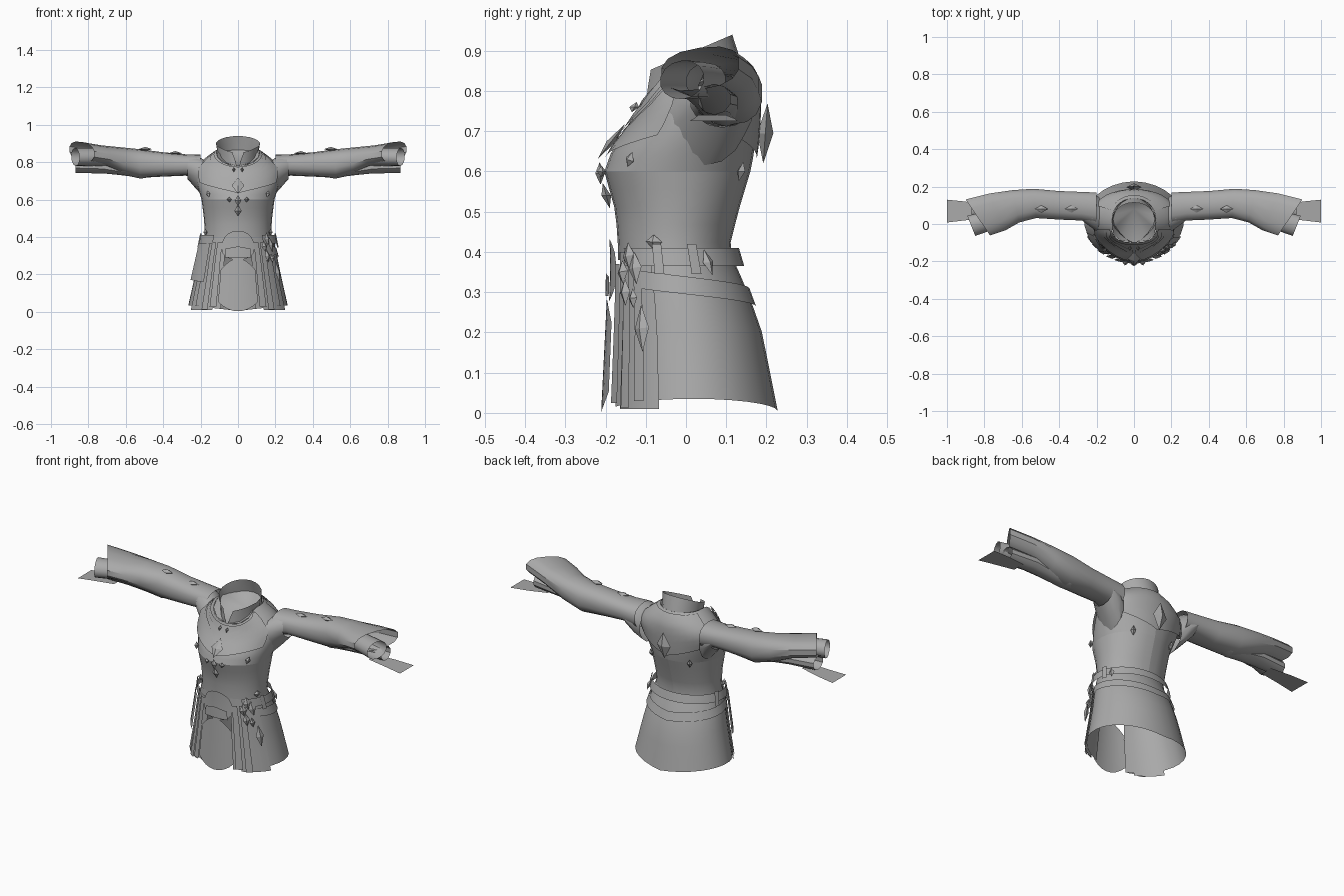
import bpy, bmesh, math
from mathutils import Vector

cube = bpy.data.objects.get("Cube")
if cube:
    bpy.data.objects.remove(cube)

cloth = bpy.data.materials.new("cloth_grey")
cloth.use_nodes = True
GREY = (0.4, 0.4, 0.4, 1)
cloth.diffuse_color = GREY
cloth.node_tree.nodes["Principled BSDF"].inputs["Base Color"].default_value = GREY

# Coat silhouette: height, half width, front y, back y
BODY = [(0, .27, -.185, .225), (.2, .225, -.175, .185), (.3, .205, -.17, .15),
        (.4, .176, -.168, .105), (.5, .182, -.175, .13), (.6, .195, -.203, .16),
        (.65, .21, -.185, .17), (.72, .23, -.13, .175), (.77, .23, -.102, .178),
        (.82, .18, -.092, .172), (.87, .11, -.085, .135)]
SIDES = (("left", 1), ("right", -1))


def make(name, verts, faces, recalc=False, angle=30):
    mesh = bpy.data.meshes.new(name)
    mesh.from_pydata([tuple(v) for v in verts], [], faces)
    if recalc:
        bm = bmesh.new()
        bm.from_mesh(mesh)
        bmesh.ops.recalc_face_normals(bm, faces=bm.faces)
        bm.to_mesh(mesh)
        bm.free()
    mesh.materials.append(cloth)
    ob = bpy.data.objects.new(name, mesh)
    bpy.context.collection.objects.link(ob)
    bpy.ops.object.select_all(action='DESELECT')
    ob.select_set(True)
    bpy.context.view_layer.objects.active = ob
    bpy.ops.object.shade_smooth_by_angle(angle=math.radians(angle))


def grid_faces(rows, cols, wrap=False):
    span = cols if wrap else cols - 1
    return [(r * cols + c, r * cols + (c + 1) % cols,
             (r + 1) * cols + (c + 1) % cols, (r + 1) * cols + c)
            for r in range(rows - 1) for c in range(span)]


def body(deg, z, off=0.0):
    """Point on the coat at an angle from the front (+90 is +x)."""
    i = 0
    while i < len(BODY) - 2 and z > BODY[i + 1][0]:
        i += 1
    lo, hi = BODY[i], BODY[i + 1]
    t = (z - lo[0]) / (hi[0] - lo[0])
    w, f, b = [p + (q - p) * t for p, q in zip(lo[1:], hi[1:])]
    a = math.radians(deg)
    return Vector(((w + off) * math.sin(a),
                   (f + b) / 2 - ((b - f) / 2 + off) * math.cos(a), z))


def patch(name, a0, a1, lo, hi, off=0.0, cols=24, rows=4):
    """Sheet lying on the coat between two height rules."""
    verts = []
    for r in range(rows + 1):
        for c in range(cols + 1):
            a = a0 + (a1 - a0) * c / cols
            bottom = lo(a) if callable(lo) else lo
            top = hi(a) if callable(hi) else hi
            verts.append(body(a, bottom + (top - bottom) * r / rows, off))
    make(name, verts, grid_faces(rows + 1, cols + 1))


def tube(name, stations, sx, n=14, power=1.0):
    """Open sleeve through (x, y, z, ry, rz, skew); a low power squares it."""
    def bulge(v):
        return math.copysign(abs(v) ** power, v)
    verts = []
    for x, y, z, ry, rz, skew in stations:
        for k in range(n):
            a = math.tau * (k + .5) / n
            dy = ry * bulge(math.cos(a))
            verts.append((sx * (x + skew * dy), y + dy,
                          z + rz * bulge(math.sin(a)) + .2 * skew * dy))
    make(name, verts, grid_faces(len(stations), n, True), True, 35)


def diamond(name, centre, up, normal, h, w, t):
    """Faceted gem with a long axis, a width and a thickness."""
    c, up, nrm = Vector(centre), Vector(up).normalized(), Vector(normal).normalized()
    side = up.cross(nrm).normalized()
    verts = [c + up * h, c + side * w, c - up * h, c - side * w, c + nrm * t, c - nrm * t]
    faces = [(i, (i + 1) % 4, p) for i in range(4) for p in (4, 5)]
    make(name, verts, faces, True, 5)


def body_gem(name, a, z, h, w, off=0.012, t=0.012):
    up = body(a, z + .02, off) - body(a, z - .02, off)
    out = (math.sin(math.radians(a)), -math.cos(math.radians(a)), 0)
    diamond(name, body(a, z, off), up, out, h, w, t)


def neckline(a):
    return .865 - .085 * max(0, math.cos(math.radians(a))) ** 3


def disc_edge(a):
    return .078 * math.sqrt(max(0, 1 - (a / 26) ** 2))


# Body shell and open-fronted skirt
patch("bodice", -180, 180, .38, .6, rows=5, cols=28)
patch("chest", -180, 180, .6, neckline, rows=8, cols=28)
patch("skirt", 20, 340, lambda a: .005 + .03 * abs(math.sin(math.radians(a))),
      .4, .004, 26, 6)

# Shoulder cape, front and back
patch("cape_front", -62, 62, lambda a: .635 + .0009 * abs(a),
      lambda a: neckline(a) - .005, .01, 16, 6)
patch("cape_back", 112, 248, lambda a: .63 + .0012 * abs(a - 180), .86, .01, 14, 6)

# Lapel bands running down to a point
for side, s in SIDES:
    ends = sorted((s * 2, s * 60))
    patch(side + "_lapel", *ends, lambda a: .69 + .0026 * abs(a),
          lambda a: .725 + .0023 * abs(a), .016, 10, 2)
    patch(side + "_lapel_trim", *ends, lambda a: .672 + .0026 * abs(a),
          lambda a: .682 + .0026 * abs(a), .014, 10, 1)

# Tall collar with a V opening at the throat, rising to the back
verts = []
for w, f, b, z0, z1, gap in ((.11, -.1, .14, .765, .86, 3), (.112, -.097, .128, .81, .9, 12),
                             (.12, -.095, .115, .85, .94, 22)):
    for k in range(21):
        a = math.radians(gap + (360 - 2 * gap) * k / 20)
        verts.append((w * math.sin(a) * (1 - .35 * max(0, math.cos(a))),
                      (f + b) / 2 - (b - f) / 2 * math.cos(a),
                      z0 + (z1 - z0) * (1 - math.cos(a)) / 2))
make("collar", verts, grid_faces(3, 21))

# Sunken lining closing the neck
rim = [body(a, neckline(a)) for a in range(0, 360, 20)]
make("neck_lining", rim + [Vector((0, .08, .8))],
     [(k, (k + 1) % len(rim), len(rim)) for k in range(len(rim))])

# Belts
patch("waist_belt", 40, 320, .365, .41, lambda_off := .024, 24, 1)
patch("slanted_belt", 50, 310, lambda a: .31 - .045 * (1 - abs(a - 180) / 130),
      lambda a: .355 - .045 * (1 - abs(a - 180) / 130), .012, 24, 1)
for a in (75, 105, 255, 285):
    patch("belt_loop", a - 4, a + 4, .345, .42, lambda_off + .005, 2, 1)

# Front apron, round waist plate, buckle and hanging straps
patch("apron", -22, 22, lambda a: .003 + .05 * (a / 22) ** 2,
      lambda a: .285 - .06 * (a / 22) ** 2, .026, 8, 4)
patch("waist_plate", -26, 26, lambda a: .355 - disc_edge(a),
      lambda a: .355 + disc_edge(a), .02, 12, 3)
patch("buckle", -17, 17, .29, lambda a: .35 - .0007 * abs(a), .03, 6, 1)
for side, s in SIDES:
    for i, (a0, a1, low) in enumerate(((24, 32, .025), (35, 43, .012), (47, 55, .03))):
        patch(f"{side}_strap_{i + 1}", *sorted((s * a0, s * a1)), low, .37,
              .022 - .004 * i, 2, 4)
    patch(side + "_front_panel", *sorted((s * 30, s * 66)), .01, .37, .008, 6, 4)

# Right pocket and the left cluster of charms
patch("right_pocket", -76, -44, lambda a: .165 - .0004 * (a + 60), .365, .03, 3, 1)
for a, z, h, w in ((57, .21, .06, .021), (54, .36, .042, .02), (42, .3, .035, .018),
                   (48, .39, .035, .02), (40, .35, .03, .02), (50, .285, .025, .014),
                   (118, .375, .035, .014)):
    body_gem("left_charm", a, z, h, w, .03)

# Gems down the front, on the chest and on the back
body_gem("chest_gem", 0, .675, .055, .034, .02)
body_gem("middle_gem", 0, .595, .028, .018)
body_gem("lower_gem", 0, .54, .032, .02)
body_gem("back_gem", 180, .695, .075, .042, .024, .02)
for side, s in SIDES:
    body_gem(side + "_chest_stud", s * 13, .6, .014, .014)
    body_gem(side + "_breast_gem", s * 48, .63, .02, .014, .01)
    body_gem(side + "_throat_clasp", s * 5, .76, .014, .008, .022)
    body_gem(side + "_waist_gem", s * 70, .425, .018, .022, .008)
    body_gem(side + "_back_stud", 180 + s * 35, .6, .025, .014)

# Sleeves, inner cuffs, elbow folds and cuff flaps
for side, s in SIDES:
    tube(side + "_shoulder", [(.185, .045, .715, .1, .1, 0), (.222, .07, .745, .095, .09, 0),
                              (.27, .09, .775, .08, .065, 0)], s)
    tube(side + "_sleeve", [(.2, .085, .775, .085, .065, 0), (.28, .095, .785, .078, .057, 0),
                            (.4, .1, .788, .078, .065, .05), (.53, .11, .793, .08, .077, .1),
                            (.63, .095, .812, .088, .068, .2), (.73, .065, .838, .1, .052, .45),
                            (.835, .035, .856, .098, .052, .68)], s, 14, .82)
    tube(side + "_inner_cuff", [(.68, .05, .825, .05, .045, .2), (.77, .02, .828, .052, .047, .3),
                                (.87, -.01, .828, .055, .048, .4)], s)
    tube(side + "_elbow_fold", [(.44, .1, .755, .04, .03, 0), (.52, .1, .752, .055, .04, 0),
                                (.58, .09, .765, .055, .04, 0), (.64, .085, .76, .045, .028, 0),
                                (.72, .08, .775, .05, .035, 0), (.87, .07, .78, .042, .038, 0)], s, 10)
    make(side + "_cuff_flap", [(s * .79, .03, .74), (s * .9, .02, .732), (s, .008, .725),
                               (s, .13, .725), (s * .9, .12, .732), (s * .79, .1, .74)],
         [(0, 1, 4, 5), (1, 2, 3, 4)])
    for x, z in ((.335, .848), (.495, .87)):
        diamond(side + "_sleeve_gem", (s * x, .08, z), (1, 0, 0), (0, 0, 1), .036, .02, .012)
